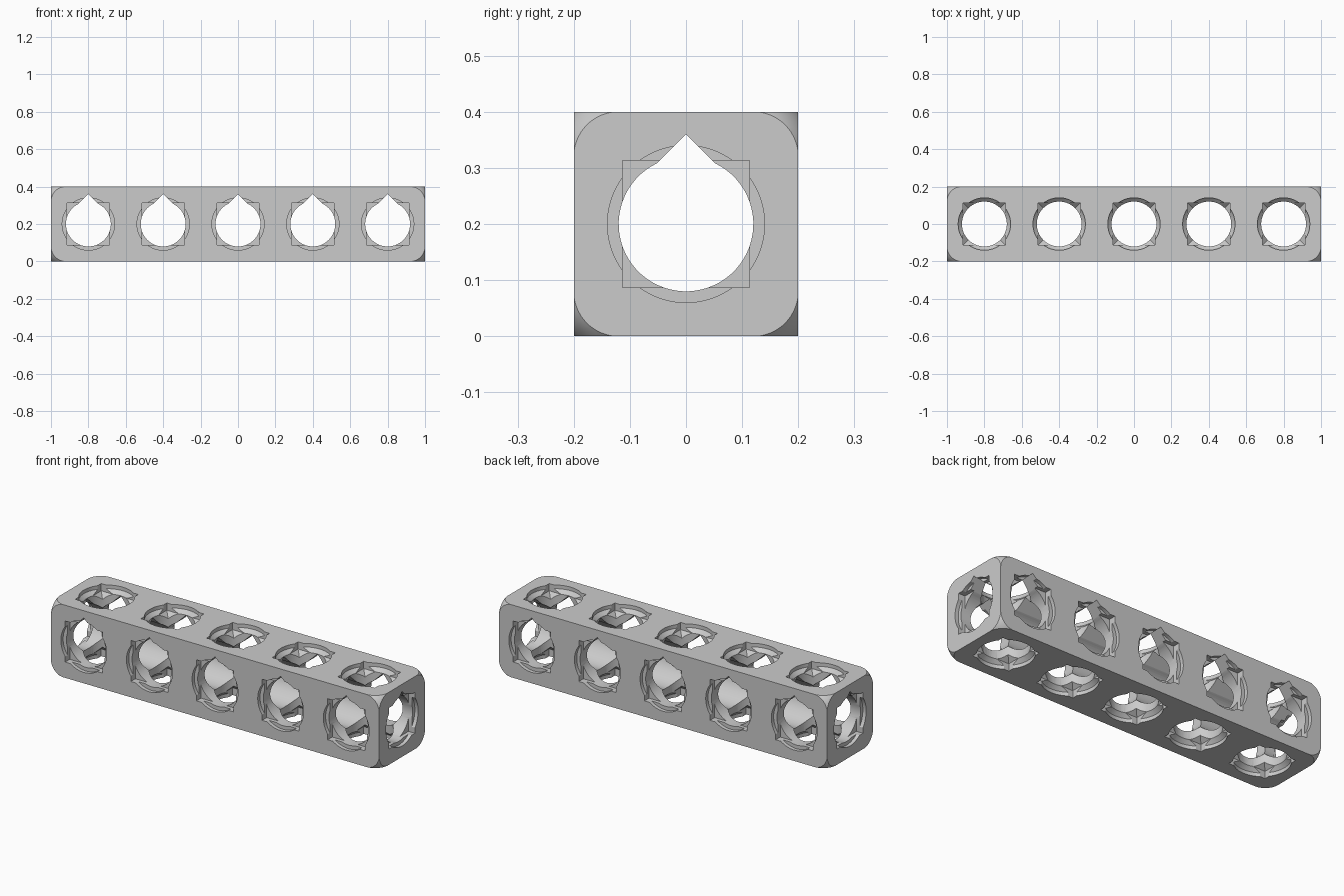
import bpy, bmesh, math
from mathutils import Vector, Matrix

old = bpy.data.objects.get("Cube")
if old:
    bpy.data.objects.remove(old, do_unlink=True)

HALF = 0.2          # half thickness of the beam
BORE = 0.12         # through hole radius
RING = 0.14         # round recess radius
TIP = 0.16          # reach of the teardrop tip and of the square's corners
ROUND = 0.08        # corner rounding
CELLS = [0.4 * i for i in range(-2, 3)]
X, Y, Z = Vector((1, 0, 0)), Vector((0, 1, 0)), Vector((0, 0, 1))


def arc(radius, start, end, count, closed=True):
    steps = count if closed else count - 1
    return [(radius * math.cos(start + (end - start) * i / steps),
             radius * math.sin(start + (end - start) * i / steps)) for i in range(count)]


def loft(bm, profile, layers, centre, axis):
    """Closed solid from scaled copies of a profile placed along an axis."""
    v_dir = Y if abs(axis.z) > 0.5 else Z
    u_dir = v_dir.cross(axis)
    rings = [[bm.verts.new(centre + (u_dir * u + v_dir * v) * s + axis * d)
              for u, v in profile] for s, d in layers]
    n = len(profile)
    for a, b in zip(rings, rings[1:]):
        for i in range(n):
            j = (i + 1) % n
            bm.faces.new((a[i], a[j], b[j], b[i]))
    bm.faces.new(rings[0])
    bm.faces.new(rings[-1])


def finish(bm, name):
    bmesh.ops.recalc_face_normals(bm, faces=bm.faces[:])
    mesh = bpy.data.meshes.new(name)
    bm.to_mesh(mesh)
    bm.free()
    obj = bpy.data.objects.new(name, mesh)
    bpy.context.collection.objects.link(obj)
    return obj


def subtract(target, cutter):
    cutter.hide_render = True
    mod = target.modifiers.new("cut", 'BOOLEAN')
    mod.operation = 'DIFFERENCE'
    mod.solver = 'EXACT'
    mod.object = cutter
    bpy.context.view_layer.objects.active = target
    bpy.ops.object.modifier_apply(modifier=mod.name)
    bpy.data.objects.remove(cutter, do_unlink=True)


# Beam body
bm = bmesh.new()
bmesh.ops.create_cube(bm, size=1, matrix=Matrix.Translation((0, 0, HALF)) @
                      Matrix.Diagonal((2, 2 * HALF, 2 * HALF, 1)))
beam = finish(bm, "beam")
steel = bpy.data.materials.new("light grey")
steel.use_nodes = True
colour = (0.6, 0.6, 0.6, 1)
steel.diffuse_color = colour
steel.node_tree.nodes["Principled BSDF"].inputs["Base Color"].default_value = colour
beam.data.materials.append(steel)

# Eight corners rounded by spheres that touch the neighbouring edges
blocks, balls = bmesh.new(), bmesh.new()
for sx in (-1, 1):
    for sy in (-1, 1):
        for sz in (-1, 1):
            side = Vector((sx, sy, sz))
            inner = Vector((sx * (1 - ROUND), sy * (HALF - ROUND), HALF + sz * (HALF - ROUND)))
            size = ROUND + 0.01
            bmesh.ops.create_cube(blocks, size=size,
                                  matrix=Matrix.Translation(inner + side * size / 2))
            bmesh.ops.create_uvsphere(balls, u_segments=64, v_segments=32,
                                      radius=ROUND * math.sqrt(2) * 1.002,
                                      matrix=Matrix.Translation(inner))
corner_cutter = finish(blocks, "corner_cutter")
subtract(corner_cutter, finish(balls, "corner_balls"))
subtract(beam, corner_cutter)

# Hole outlines; the circle is turned half a step so no point lies on a diagonal
half_step = math.pi / 64
circle = arc(1, half_step, half_step + math.tau, 64)
square = arc(TIP, math.pi / 4, math.pi / 4 + math.tau, 4)
tip_angle = math.pi / 4 + math.acos(TIP / math.sqrt(2) / BORE)
teardrop = arc(BORE, math.pi - tip_angle, math.tau + tip_angle, 56, False) + [(0, TIP)]
bore = [(BORE * u, BORE * v) for u, v in circle]
ring = [(RING * u, RING * v) for u, v in circle]
centres = [Vector((x, 0, HALF)) for x in CELLS]

# Round and square recesses in every face, tapered on the top and bottom
for axis, spots in ((X, [Vector((0.8, 0, HALF))]), (-X, [Vector((-0.8, 0, HALF))]),
                    (Y, centres), (-Y, centres), (Z, centres), (-Z, centres)):
    for profile, depth, width, shrink in ((ring, 0.02, RING, 0.8),
                                          (square, 0.04, TIP / math.sqrt(2), 0.7)):
        layers = [(1, HALF + 0.02), (1, HALF - depth)]
        if axis.z:
            layers.append((shrink, HALF - depth - width * (1 - shrink)))
        bm = bmesh.new()
        for spot in spots:
            loft(bm, profile, layers, spot, axis)
        subtract(beam, finish(bm, "recess_cutter"))

# Through holes: pointed when horizontal, round when vertical
for axis, spots, profile, reach in ((X, [Vector((0, 0, HALF))], teardrop, 1.05),
                                    (Y, centres, teardrop, HALF + 0.05),
                                    (Z, centres, bore, HALF + 0.05)):
    bm = bmesh.new()
    for spot in spots:
        loft(bm, profile, [(1, -reach), (1, reach)], spot, axis)
    subtract(beam, finish(bm, "hole_cutter"))

# Smooth curved walls, crisp edges
bpy.ops.object.select_all(action='DESELECT')
beam.select_set(True)
bpy.context.view_layer.objects.active = beam
bpy.ops.object.shade_smooth_by_angle(angle=math.radians(30))
